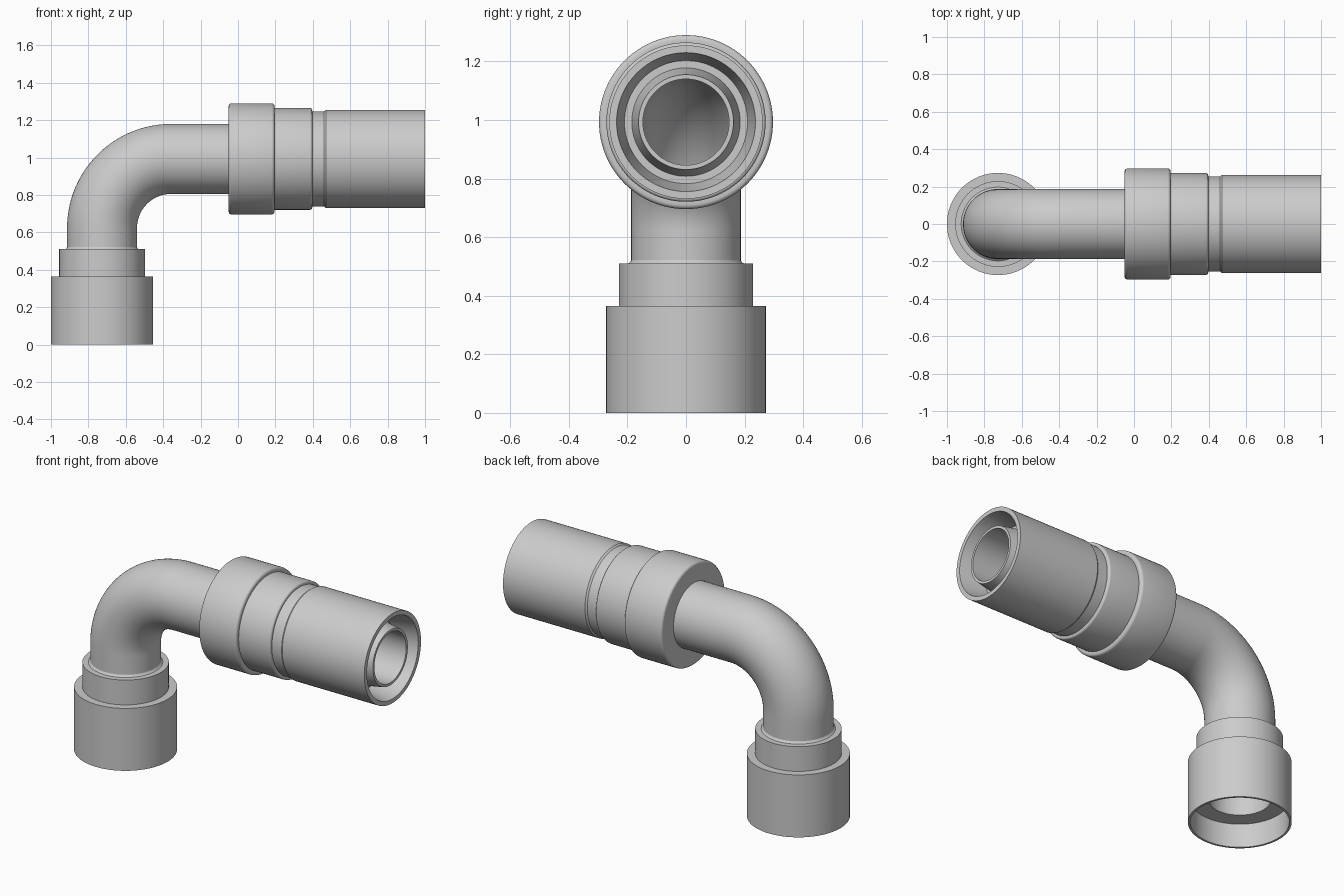
import bpy, bmesh, math
from mathutils import Vector

if "Cube" in bpy.data.objects:
    bpy.data.objects.remove(bpy.data.objects["Cube"])

SIDES = 96
AXIS_X, AXIS_Z = -0.727, 0.993      # vertical and horizontal centre lines
BEND = 0.37                         # centre-line radius of the elbow
PIPE_R, BORE_R = 0.187, 0.147
COLLAR_X, SOCKET_TOP = -0.05, 0.51


def ring_mesh(name, rings):
    """Skin a list of (centre, normal-plane side vector, radius) rings."""
    bm = bmesh.new()
    rows = []
    for centre, side, radius in rings:
        row = []
        for i in range(SIDES):
            a = 2 * math.pi * i / SIDES
            p = centre + radius * (math.cos(a) * side + math.sin(a) * Vector((0, 1, 0)))
            row.append(bm.verts.new(p))
        rows.append(row)
    for r0, r1 in zip(rows, rows[1:]):
        for i in range(SIDES):
            j = (i + 1) % SIDES
            bm.faces.new((r0[i], r0[j], r1[j], r1[i]))
    bmesh.ops.recalc_face_normals(bm, faces=bm.faces)
    mesh = bpy.data.meshes.new(name)
    bm.to_mesh(mesh)
    bm.free()
    mesh.shade_smooth()
    mesh.set_sharp_from_angle(angle=math.radians(32))
    obj = bpy.data.objects.new(name, mesh)
    bpy.context.collection.objects.link(obj)
    return obj


def lathe_vertical(name, profile):
    return ring_mesh(name, [(Vector((AXIS_X, 0, z)), Vector((1, 0, 0)), r) for r, z in profile])


def lathe_horizontal(name, profile):
    return ring_mesh(name, [(Vector((x, 0, AXIS_Z)), Vector((0, 0, -1)), r) for r, x in profile])


def corner(r, x, dr, dx, size=0.015, steps=4):
    """Rounded outer corner at (r, x), from the dr side to the dx side."""
    cr, cx = r - size, x + dx * size
    pts = [(cr + size * math.sin(t), cx - dx * size * math.cos(t))
           for t in (math.pi / 2 * k / steps for k in range(steps + 1))]
    return pts if dr > 0 else pts[::-1]


def bent_pipe(name, radius):
    """Vertical stub, quarter bend, horizontal run."""
    bend_centre = Vector((AXIS_X + BEND, 0, AXIS_Z - BEND))
    rings = [(Vector((AXIS_X, 0, SOCKET_TOP)), Vector((1, 0, 0)), radius)]
    steps = 32
    for k in range(steps + 1):
        t = math.pi / 2 * k / steps
        side = Vector((math.cos(t), 0, -math.sin(t)))
        rings.append((bend_centre - BEND * side, side, radius))
    rings.append((Vector((COLLAR_X, 0, AXIS_Z)), Vector((0, 0, -1)), radius))
    return ring_mesh(name, rings)


# Elbow pipe, outside and bore
bent_pipe("elbow_pipe", PIPE_R)
bore = bent_pipe("elbow_bore", BORE_R)
bore.data.flip_normals()

# Stepped socket at the foot, with a shallow counterbore underneath
lathe_vertical("foot_socket", [
    (PIPE_R, 0.522), (0.19, 0.515), (0.197, SOCKET_TOP),
    (0.229, SOCKET_TOP), (0.229, 0.365), (0.273, 0.365), (0.273, 0.0),
    (0.261, 0.0), (0.261, 0.14), (0.165, 0.14), (0.165, 0.36),
    (BORE_R, 0.38), (BORE_R, SOCKET_TOP)])

# Collar, grip ring, groove and sleeve with the inner nozzle
lathe_horizontal("collar_and_sleeve",
    [(PIPE_R, COLLAR_X)]
    + corner(0.297, COLLAR_X, 1, 1)
    + corner(0.297, 0.195, -1, -1)
    + [(0.272, 0.195)]
    + corner(0.272, 0.397, -1, -1, 0.012)
    + [(0.254, 0.397), (0.254, 0.46), (0.262, 0.47), (0.262, 1.0),
       (0.237, 1.0), (0.21, 0.85), (0.185, 0.85), (0.162, 0.985),
       (BORE_R, 0.985), (BORE_R, COLLAR_X)])
